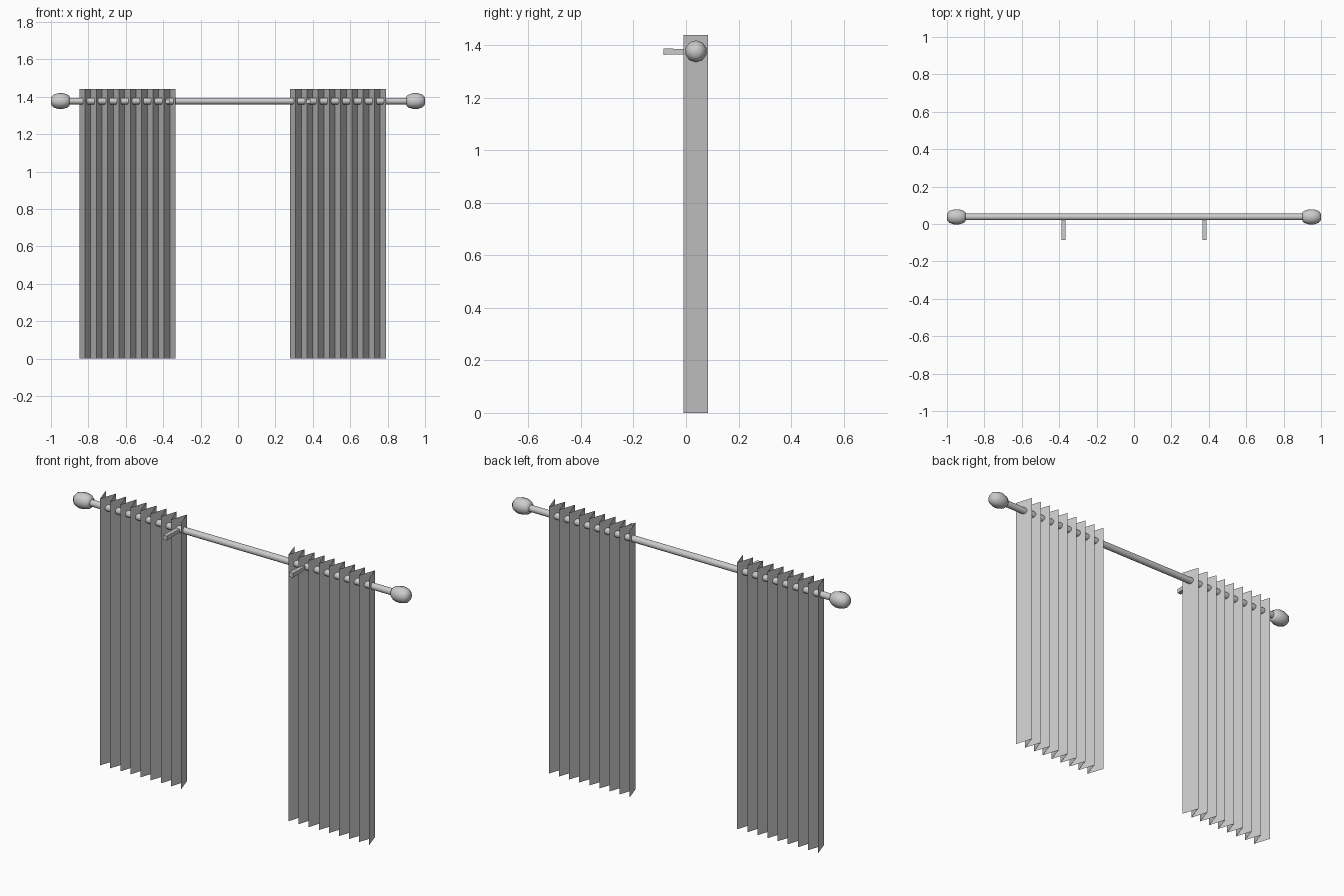
import bpy, bmesh
from math import cos, sin, pi

cube = bpy.data.objects.get("Cube")
if cube:
    bpy.data.objects.remove(cube)

ROD_Y, ROD_Z = 0.038, 1.377

grey = bpy.data.materials.new("plain_grey")
grey.use_nodes = True
GREY = (0.6, 0.6, 0.6, 1)
grey.diffuse_color = GREY
grey.node_tree.nodes["Principled BSDF"].inputs["Base Color"].default_value = GREY


def finish(name, bm, smooth=False):
    mesh = bpy.data.meshes.new(name)
    bm.to_mesh(mesh)
    bm.free()
    mesh.materials.append(grey)
    obj = bpy.data.objects.new(name, mesh)
    bpy.context.collection.objects.link(obj)
    if smooth:
        bpy.ops.object.select_all(action="DESELECT")
        obj.select_set(True)
        bpy.context.view_layer.objects.active = obj
        bpy.ops.object.shade_smooth_by_angle(angle=pi / 3)
    return obj


def turned(name, profile, sides):
    """Turn (x, radius) points around the rod axis, capping both ends."""
    bm = bmesh.new()
    rings = []
    for x, r in profile:
        angles = [2 * pi * (i + 0.5) / sides for i in range(sides)]
        rings.append([bm.verts.new((x, ROD_Y + r * cos(a), ROD_Z + r * sin(a))) for a in angles])
    for a, b in zip(rings, rings[1:]):
        for i in range(sides):
            j = (i + 1) % sides
            bm.faces.new((a[i], a[j], b[j], b[i]))
    bm.faces.new(rings[0])
    bm.faces.new(rings[-1])
    bmesh.ops.recalc_face_normals(bm, faces=bm.faces[:])
    return finish(name, bm, True)


def curtain(name, start, end, pleats=17):
    """Thin sheet folded back and forth around the rod."""
    bm = bmesh.new()
    previous = None
    for i in range(pleats + 1):
        x = start + (end - start) * i / pleats
        y = -0.009 if i % 2 else 0.084
        pair = [bm.verts.new((x, y, z)) for z in (0, 1.44)]
        if previous:
            bm.faces.new((previous[0], pair[0], pair[1], previous[1]))
        previous = pair
    return finish(name, bm)


def bracket(name, x):
    """Wall arm, a little slimmer towards the rod."""
    bm = bmesh.new()
    bmesh.ops.create_cube(bm, size=1)
    for v in bm.verts:
        at_rod = v.co.y > 0
        height = 0.018 if at_rod else 0.024
        v.co = (x + v.co.x * 0.022, 0.03 if at_rod else -0.085, ROD_Z - 0.001 + v.co.z * height)
    return finish(name, bm)


# Rod
turned("rod", [(-0.92, 0.018), (0.92, 0.018)], 12)

# Rounded finials and wall brackets on both sides
knob = [(0.9, 0.025), (0.912, 0.035), (0.935, 0.042), (0.962, 0.042), (0.987, 0.034), (1.0, 0.018)]
for side, s in (("left", 1), ("right", -1)):
    turned(side + "_finial", [(s * x, r) for x, r in knob], 10)
    bracket(side + "_bracket", s * 0.376)

# Pleated curtains
curtain("right_curtain", -0.848, -0.334)
curtain("left_curtain", 0.278, 0.79)
